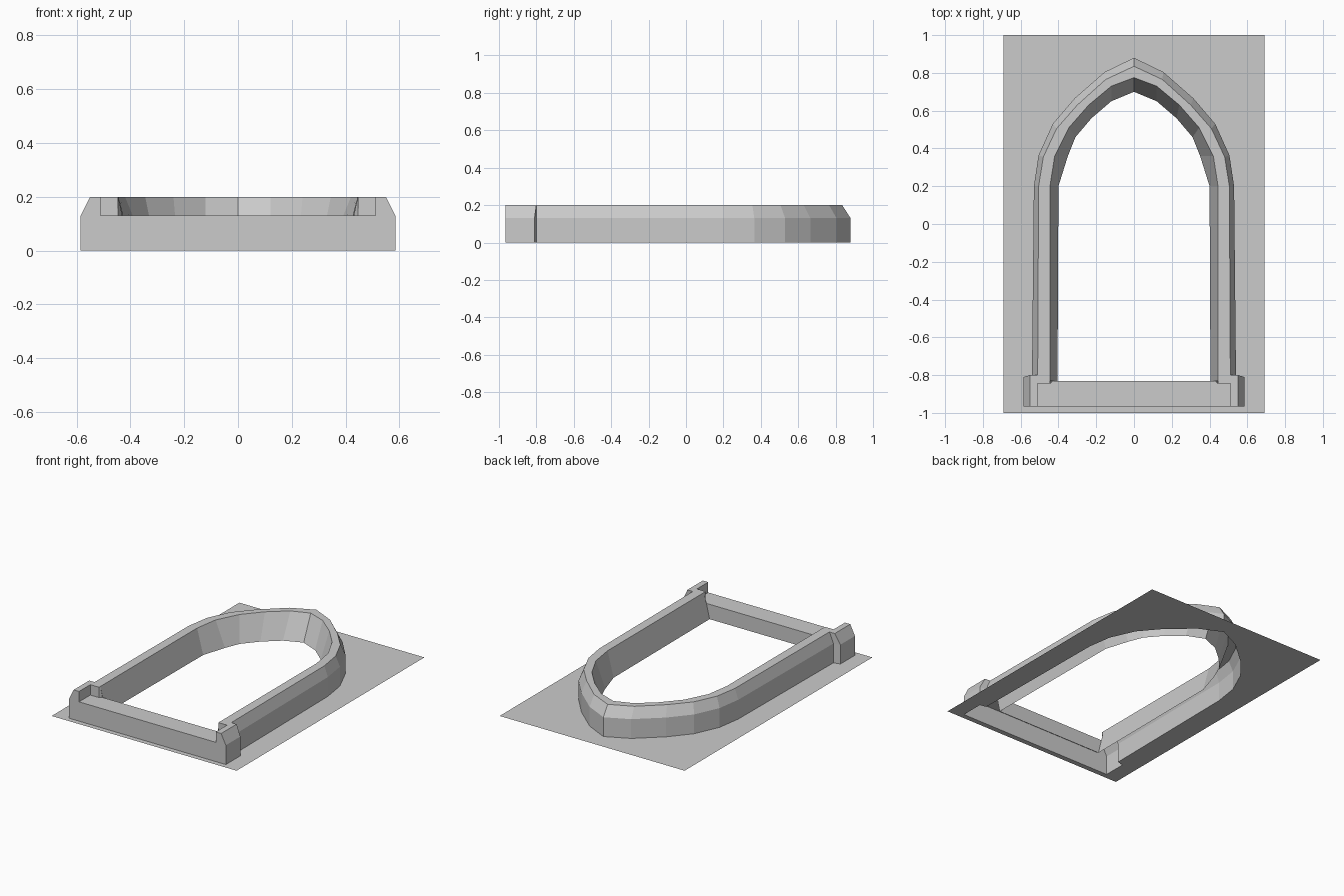
import bpy, bmesh

if "Cube" in bpy.data.objects:
    bpy.data.objects.remove(bpy.data.objects["Cube"])

# Half outlines (right side), from the foot up to the apex
OUTER = [(.53, .2), (.505, .365), (.43, .53), (.315, .665), (.155, .805), (0, .88)]
CREST = [(.505, .2), (.48, .355), (.41, .505), (.30, .63), (.15, .765), (0, .835)]
INNER = [(.445, .2), (.42, .36), (.345, .51), (.24, .63), (.12, .73), (0, .775)]
THROAT = [(.40, .2), (.35, .36), (.31, .46), (.225, .56), (.12, .65), (0, .70)]
SPRING_X = [.54, .51, .445, .405]        # x of each outline at the foot
Z = [(0, 0), (1, .13), (1, .2), (2, .2), (3, .03)]


def mirror_object(name, faces):
    """Build one half from coordinate faces and mirror it over x."""
    bm = bmesh.new()
    for f in faces:
        bm.faces.new([bm.verts.new(p) for p in f])
    bmesh.ops.remove_doubles(bm, verts=bm.verts, dist=1e-4)
    half = bm.verts[:] + bm.edges[:] + bm.faces[:]
    bmesh.ops.mirror(bm, geom=half, axis='X', merge_dist=1e-4)
    bmesh.ops.recalc_face_normals(bm, faces=bm.faces)
    mesh = bpy.data.meshes.new(name)
    bm.to_mesh(mesh)
    bm.free()
    ob = bpy.data.objects.new(name, mesh)
    bpy.context.collection.objects.link(ob)
    return ob


def strip(a, b):
    return [(a[i], a[i + 1], b[i + 1], b[i]) for i in range(len(a) - 1)]


def ring(pts, x, y, z):
    return [(x, y, z)] + [(p[0], p[1], z) for p in pts]


# Arched moulding: wall, chamfer, flat crest, splayed reveal
rails = [ring(OUTER, .54, -.80, 0), ring(OUTER, .54, -.80, .13),
         ring(CREST, .51, -.80, .2), ring(INNER, .445, -.83, .2),
         ring(THROAT, .405, -.83, .03)]
arch = []
for a, b in zip(rails, rails[1:]):
    arch += strip(a, b)
mirror_object("arch_moulding", arch)

# Sill with raised end blocks
X, XT, XI, F, B = .585, .55, .51, -.965, -.80
N = -.845
sill = [
    [(0, F, 0), (X, F, 0), (X, F, .13), (XI, F, .13), (0, F, .13)],
    [(XI, F, .13), (X, F, .13), (XT, F, .2), (XI, F, .2)],
    [(X, F, 0), (X, B - .01, 0), (X, B - .01, .13), (X, F, .13)],
    [(X, F, .13), (X, B - .01, .13), (XT, B, .2), (XT, F, .2)],
    [(X, B - .01, 0), (.54, B, 0), (.54, B, .13), (X, B - .01, .13)],
    [(X, B - .01, .13), (.54, B, .13), (XI, B, .2), (XT, B, .2)],
    [(XI, F, .2), (XT, F, .2), (XT, B, .2), (XI, B, .2)],
    [(XI, F, .13), (XI, N, .13), (XI, N, .2), (XI, F, .2)],
    [(.445, N, .13), (XI, N, .13), (XI, N, .2), (.445, N, .2)],
    [(.445, N, .2), (XI, N, .2), (XI, B, .2), (.445, -.83, .2)],
    [(0, F, .13), (XI, F, .13), (XI, N, .13), (0, N, .13)],
    [(0, N, .13), (.445, N, .13), (.43, -.83, .13), (0, -.83, .13)],
    [(.445, N, .13), (.445, N, .2), (.445, -.83, .2), (.43, -.83, .13)],
    [(0, -.83, .13), (.43, -.83, .13), (.405, -.83, .03), (0, -.83, .03)],
]
mirror_object("sill", sill)

# Backing plate, cut out around the frame
edge = [(X, F, 0), (X, B - .01, 0)] + rails[0]
rim = [(.69, F, 0), (.69, B - .01, 0), (.69, B, 0), (.69, .2, 0), (.69, .365, 0),
       (.69, .53, 0), (.69, 1, 0), (.155, 1, 0), (0, 1, 0)]
plate = strip(edge, rim)
plate.append([(0, F, 0), (X, F, 0), (.69, F, 0), (.69, -1, 0), (0, -1, 0)])
mirror_object("backing_plate", plate)
